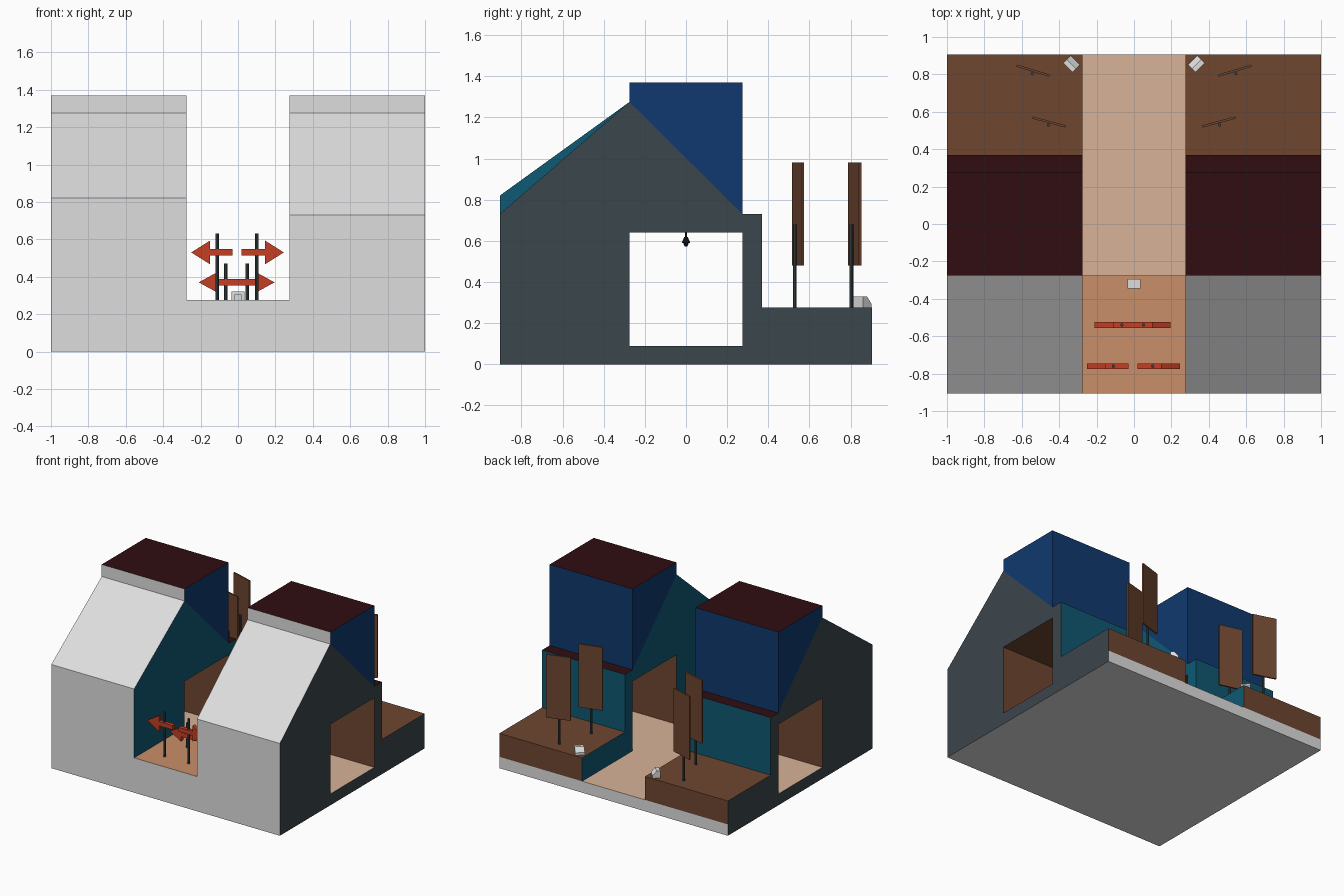
import bpy, bmesh, math
from mathutils import Matrix

if "Cube" in bpy.data.objects:
    bpy.data.objects.remove(bpy.data.objects["Cube"])

MATS = {}
NAMES = []


def material(name, r, g, b):
    lin = [((c / 255 + 0.055) / 1.055) ** 2.4 if c > 10 else c / 255 / 12.92 for c in (r, g, b)]
    m = bpy.data.materials.new(name)
    m.diffuse_color = (*lin, 1)
    m.use_nodes = True
    m.node_tree.nodes["Principled BSDF"].inputs["Base Color"].default_value = m.diffuse_color
    MATS[name] = m
    NAMES.append(name)


material("light_grey", 222, 222, 222)
material("slate", 59, 70, 76)
material("blue", 16, 57, 110)
material("teal", 14, 88, 115)
material("maroon", 48, 13, 17)
material("brown", 110, 70, 48)
material("tan", 217, 179, 153)
material("orange_tan", 201, 142, 105)
material("red", 196, 63, 37)
material("black", 24, 22, 24)


def finish(name, bm, mats, matrix=None):
    bmesh.ops.recalc_face_normals(bm, faces=bm.faces)
    if matrix:
        bm.transform(matrix)
    me = bpy.data.meshes.new(name)
    bm.to_mesh(me)
    bm.free()
    for m in mats:
        me.materials.append(MATS[m])
    ob = bpy.data.objects.new(name, me)
    bpy.context.collection.objects.link(ob)
    return ob


def prism(name, pts, d0, d1, sides, caps, axis="x", matrix=None):
    """Extrude a profile; sides = colour per profile edge (or one colour), caps = colours at d0, d1."""
    n = len(pts)
    if isinstance(sides, str):
        sides = [sides] * n
    used = sorted({c for c in list(sides) + list(caps) if c})
    place = (lambda d, p, q: (d, p, q)) if axis == "x" else (lambda d, p, q: (p, d, q))
    bm = bmesh.new()
    rings = [[bm.verts.new(place(d, p, q)) for p, q in pts] for d in (d0, d1)]
    made = []
    for i in range(n):
        j = (i + 1) % n
        made.append((bm.faces.new((rings[0][i], rings[0][j], rings[1][j], rings[1][i])), sides[i]))
    for ring, c in zip(rings, caps):
        made.append((bm.faces.new(ring), c))
    bmesh.ops.recalc_face_normals(bm, faces=bm.faces)
    for f, c in made:
        if c:
            f.material_index = used.index(c)
    # colour None means a hidden joint face
    bmesh.ops.delete(bm, geom=[f for f, c in made if not c], context="FACES_ONLY")
    if matrix:
        bm.transform(matrix)
    me = bpy.data.meshes.new(name)
    bm.to_mesh(me)
    bm.free()
    for c in used:
        me.materials.append(MATS[c])
    ob = bpy.data.objects.new(name, me)
    bpy.context.collection.objects.link(ob)
    return ob


def rect(a, b, c, d):
    return [(a, c), (b, c), (b, d), (a, d)]


def cone(name, colour, x, y, z0, z1, r0, r1, n=8):
    bm = bmesh.new()
    bmesh.ops.create_cone(bm, cap_ends=True, segments=n, radius1=r0, radius2=r1, depth=z1 - z0,
                          matrix=Matrix.Translation((x, y, (z0 + z1) / 2)))
    return finish(name, bm, [colour])


Y, G, F, P = 0.905, 0.275, 0.09, 0.275   # half depth, gap, floor height, platform height

# base slab and raised front platform in the channel
prism("base_slab", rect(-Y, Y, 0, F), -1, 1,
      ["light_grey", "light_grey", "tan", "light_grey"], ["slate", "slate"])
prism("front_platform", rect(-Y, -G, F, P), -G, G,
      [None, "brown", "orange_tan", "light_grey"], [None, None])

for s, side, eave in ((-1, "left", 0.82), (1, "right", 0.73)):
    # house block with tunnel, back step and back platform
    body = [(-Y, F), (-G, F), (-G, 0.64), (G, 0.64), (G, F), (Y, F), (Y, P),
            (0.37, P), (0.37, 0.73), (G, 0.73), (-G, 1.275), (-Y, eave)]
    colours = [None, "brown", "brown", "brown", None, "brown", "brown",
               "teal", "maroon", None, "light_grey", "light_grey"]
    prism(side + "_house", body, s * G, s, colours, ["teal", "slate"])
    # upper block over the rear slope
    prism(side + "_upper_block", [(-G, 1.275), (G, 0.73), (G, 1.37), (-G, 1.37)], s * G, s,
          [None, "blue", "maroon", "light_grey"], ["blue", "blue"])

    # hanging lamp in the tunnel
    cone(side + "_lamp_cord", "black", s * 0.64, 0, 0.615, 0.64, 0.006, 0.006)
    cone(side + "_lamp_shade", "black", s * 0.64, 0, 0.59, 0.62, 0.021, 0.008)
    cone(side + "_lamp_bulb", "black", s * 0.64, 0, 0.573, 0.59, 0.006, 0.014)

    # panels on posts
    for k, (x, y, ang) in enumerate(((0.54, 0.82, 17), (0.453, 0.545, 15))):
        m = Matrix.Translation((s * x, y, 0)) @ Matrix.Rotation(math.radians(s * ang), 4, "Z")
        prism(f"{side}_panel_{k}", rect(-0.092, 0.092, 0.48, 0.98), -0.006, 0.006,
              "brown", ["brown"] * 2, "y", m)
        cone(f"{side}_panel_post_{k}", "slate", s * (x + 0.004), y - 0.016, P, 0.68, 0.009, 0.009)

    # wedge spotlight near the back edge
    m = Matrix.Translation((s * 0.335, 0.855, 0)) @ Matrix.Rotation(math.radians(s * 45), 4, "Z")
    prism(side + "_spotlight", [(-0.027, P), (0.03, P), (0.03, 0.295), (0.0, 0.33), (-0.027, 0.33)],
          -0.035, 0.035, "light_grey", ["light_grey"] * 2, "x", m)

# front spotlight: bracket with a recessed lamp
prism("front_spotlight_bracket",
      [(-0.035, P), (-0.02, P), (-0.02, 0.303), (0.02, 0.303), (0.02, P), (0.035, P),
       (0.035, 0.32), (-0.035, 0.32)], -0.345, -0.295, "light_grey", ["light_grey"] * 2, "y")
prism("front_spotlight_lamp", rect(-0.02, 0.02, P, 0.303), -0.335, -0.305,
      "light_grey", ["light_grey"] * 2, "y")

# arrow signs on posts: y, post x, tip x, tail x, sign z, half head, post top
signs = ((-0.76, -0.11, -0.25, -0.03, 0.53, 0.063, 0.63),
         (-0.76, 0.10, 0.245, 0.02, 0.53, 0.063, 0.63),
         (-0.54, -0.065, -0.21, -0.008, 0.37, 0.055, 0.47),
         (-0.54, 0.05, 0.195, -0.008, 0.37, 0.055, 0.47))
for i, (y, px, tip, tail, z, h, top) in enumerate(signs):
    neck = tip - math.copysign(0.1, tip)
    arrow = [(tip, z), (neck, z + h), (neck, z + 0.017), (tail, z + 0.017),
             (tail, z - 0.017), (neck, z - 0.017), (neck, z - h)]
    prism(f"arrow_sign_{i}", arrow, y - 0.015, y + 0.015, "red", ["red"] * 2, "y")
    cone(f"arrow_post_{i}", "slate", px, y, P, top, 0.009, 0.009)
